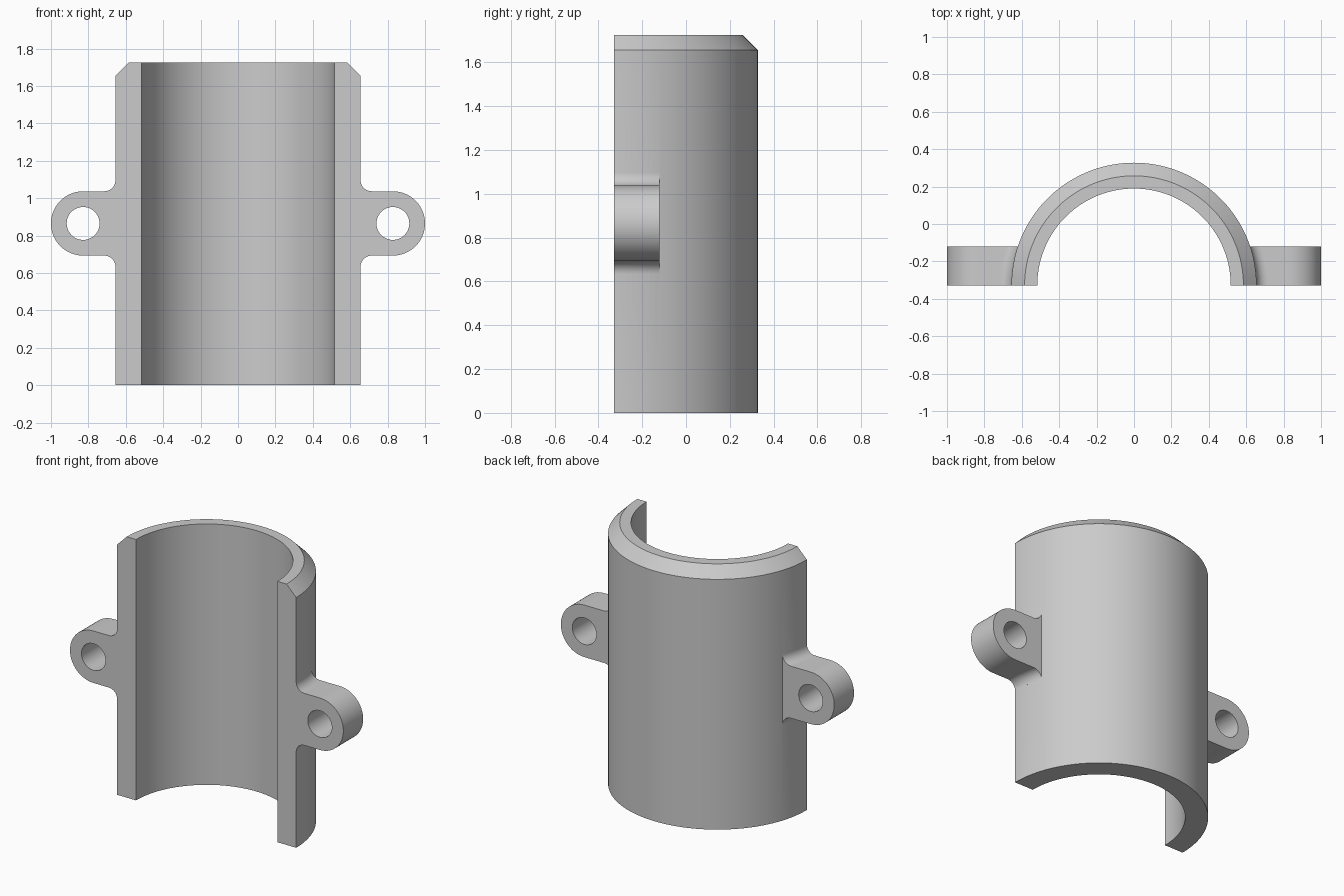
import bpy, bmesh
from math import sin, cos, pi, sqrt, radians

cube = bpy.data.objects.get("Cube")
if cube:
    bpy.data.objects.remove(cube, do_unlink=True)

R_IN, R_OUT, HEIGHT, CHAMFER = 0.517, 0.655, 1.725, 0.07
FRONT = -R_OUT / 2                       # flat split face and cylinder axis
LUG_X, LUG_Z, LUG_R, HOLE_R, LUG_DEPTH = 0.828, 0.865, 0.172, 0.088, 0.207
FILLET = 0.06

grey = bpy.data.materials.new("plain grey")
grey.use_nodes = True
colour = (0.6, 0.6, 0.6, 1)
grey.diffuse_color = colour
grey.node_tree.nodes["Principled BSDF"].inputs["Base Color"].default_value = colour


def make_object(name, bm):
    bmesh.ops.recalc_face_normals(bm, faces=bm.faces)
    mesh = bpy.data.meshes.new(name)
    bm.to_mesh(mesh)
    bm.free()
    mesh.materials.append(grey)
    obj = bpy.data.objects.new(name, mesh)
    bpy.context.collection.objects.link(obj)
    return obj


def skin(bm, rings):
    """Join successive closed rings of vertices with quads."""
    for a, b in zip(rings, rings[1:]):
        for i in range(len(a)):
            j = (i + 1) % len(a)
            bm.faces.new((a[i], a[j], b[j], b[i]))


# Half-pipe shell: wall section swept through half a turn
def make_shell(steps=96):
    bm = bmesh.new()
    section = [(R_IN, 0), (R_OUT, 0), (R_OUT, HEIGHT - CHAMFER),
               (R_OUT - CHAMFER, HEIGHT), (R_IN, HEIGHT)]
    rings = []
    for k in range(steps + 1):
        a = pi * k / steps
        rings.append([bm.verts.new((r * cos(a), FRONT + r * sin(a), z)) for r, z in section])
    skin(bm, rings)
    bm.faces.new(rings[0])
    bm.faces.new(rings[-1])
    return make_object("half_pipe_shell", bm)


# Mounting lug: rounded ear with a hole, filleted onto the curved wall
def lug_outline(depth):
    def on_wall(radius):
        return sqrt(radius ** 2 - depth ** 2)

    top = [(on_wall(R_OUT - 0.05), LUG_R + FILLET)]
    for k in range(13):
        a = pi / 2 * k / 12
        top.append((on_wall(R_OUT + FILLET * (1 - cos(a))), LUG_R + FILLET * (1 - sin(a))))
    nose = [(LUG_X + LUG_R * sin(pi * k / 32), LUG_R * cos(pi * k / 32)) for k in range(33)]
    bottom = [(x, -z) for x, z in reversed(top)]
    return top + nose + bottom


def make_lug(name, side, slices=8):
    bm = bmesh.new()
    outer, hole = [], []
    for s in range(slices + 1):
        depth = LUG_DEPTH * s / slices
        y = FRONT + depth
        outer.append([bm.verts.new((side * x, y, LUG_Z + z)) for x, z in lug_outline(depth)])
        hole.append([bm.verts.new((side * (LUG_X + HOLE_R * cos(pi * k / 24)), y,
                                   LUG_Z + HOLE_R * sin(pi * k / 24))) for k in range(48)])
    skin(bm, outer)
    skin(bm, hole)
    # Front and back faces, leaving the hole open
    for s in (0, -1):
        edges = [bm.edges.get((ring[i - 1], ring[i]))
                 for ring in (outer[s], hole[s]) for i in range(len(ring))]
        bmesh.ops.triangle_fill(bm, edges=edges, use_beauty=True)
    return make_object(name, bm)


shell = make_shell()
lugs = [make_lug("left_lug", 1), make_lug("right_lug", -1)]

# Fuse the lugs into the shell as one solid
bpy.ops.object.select_all(action='DESELECT')
shell.select_set(True)
bpy.context.view_layer.objects.active = shell
for lug in lugs:
    mod = shell.modifiers.new("fuse " + lug.name, 'BOOLEAN')
    mod.operation = 'UNION'
    mod.solver = 'EXACT'
    mod.object = lug
    bpy.ops.object.modifier_apply(modifier=mod.name)
    bpy.data.objects.remove(lug, do_unlink=True)
bpy.ops.object.shade_smooth_by_angle(angle=radians(30))
